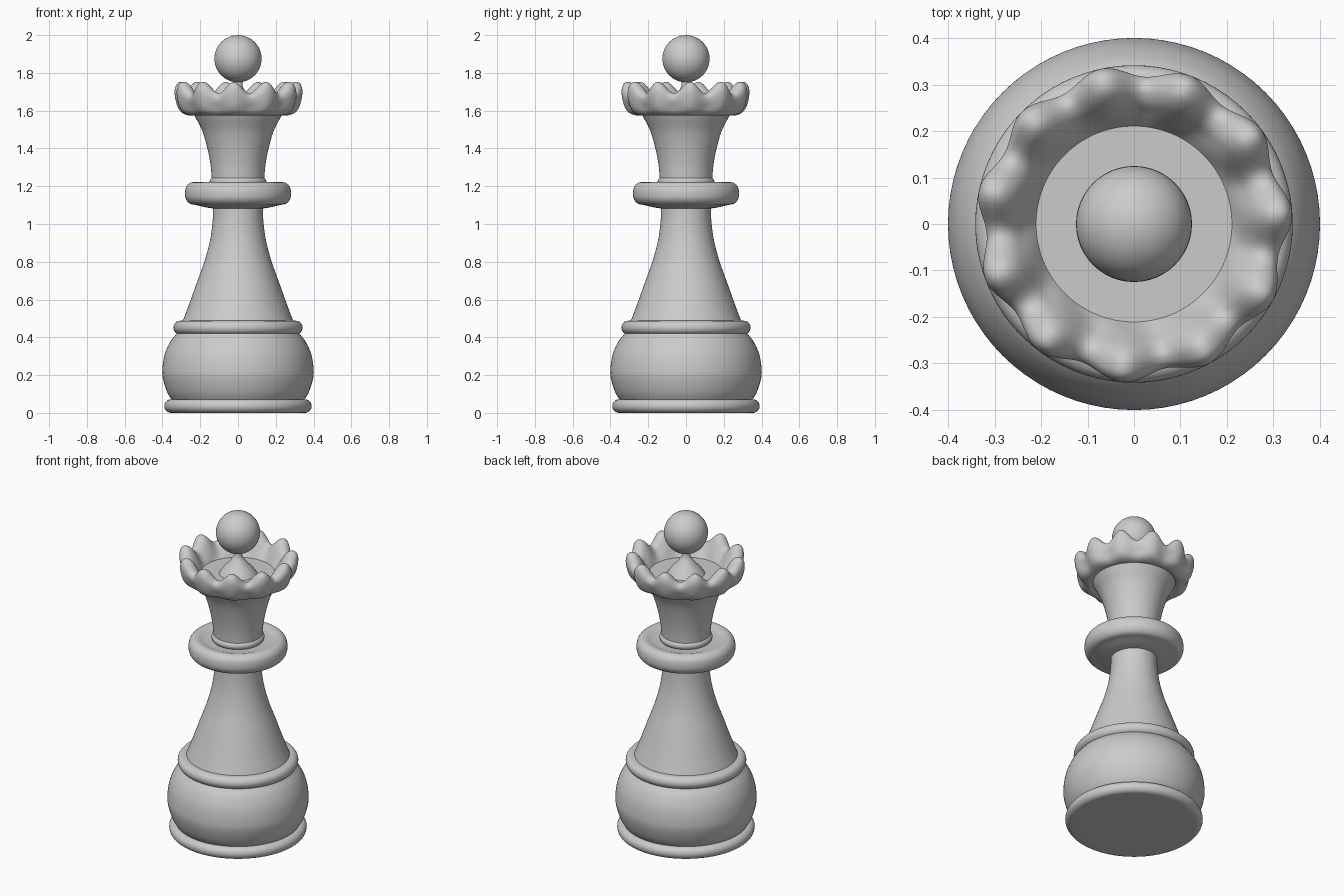
import bpy, bmesh
from math import sin, cos, pi
from mathutils import Vector

cube = bpy.data.objects.get("Cube")
if cube:
    bpy.data.objects.remove(cube, do_unlink=True)

grey = bpy.data.materials.new("plain_grey")
grey.use_nodes = True
color = (0.6, 0.6, 0.6, 1)
grey.diffuse_color = color
grey.node_tree.nodes["Principled BSDF"].inputs["Base Color"].default_value = color

LOBES, PHASE = 11, 0.07


def finish(obj, name):
    obj.name = name
    obj.data.materials.clear()
    obj.data.materials.append(grey)
    bpy.ops.object.select_all(action="DESELECT")
    obj.select_set(True)
    bpy.context.view_layer.objects.active = obj
    bpy.ops.object.shade_smooth_by_angle()


def smooth(points, steps=6):
    """Catmull-Rom curve through a few profile points."""
    p = [Vector(q) for q in points]
    p = [2 * p[0] - p[1]] + p + [2 * p[-1] - p[-2]]
    out = []
    for a, b, c, d in zip(p, p[1:], p[2:], p[3:]):
        for i in range(steps):
            t = i / steps
            out.append(0.5 * (2 * b + (c - a) * t + (2 * a - 5 * b + 4 * c - d) * t**2
                              + (3 * b - a - 3 * c + d) * t**3))
    return out + [p[-2]]


def round_edge(r_in, r_out, low, high):
    """Profile of a ring with a rounded outer edge."""
    mid, h = (low + high) / 2, (high - low) / 2
    arc = [(r_out - h + h * cos(a), mid + h * sin(a))
           for a in [pi * (i / 16 - 0.5) for i in range(17)]]
    return [(r_in, low)] + arc + [(r_in, high)]


def lathe(name, profile, segments=80, ripple=None):
    """Spin a profile of (radius, height) round z and cap both ends."""
    bm = bmesh.new()
    rings = []
    for r, z in profile:
        ring = []
        for i in range(segments):
            a = 2 * pi * i / segments
            rr, zz = ripple(a, r, z) if ripple else (r, z)
            ring.append(bm.verts.new((rr * cos(a), rr * sin(a), zz)))
        rings.append(ring)
    for low, high in zip(rings, rings[1:]):
        for i in range(segments):
            j = (i + 1) % segments
            bm.faces.new((low[i], low[j], high[j], high[i]))
    bm.faces.new(rings[0])
    bm.faces.new(rings[-1])
    bmesh.ops.recalc_face_normals(bm, faces=bm.faces)
    mesh = bpy.data.meshes.new(name)
    bm.to_mesh(mesh)
    bm.free()
    obj = bpy.data.objects.new(name, mesh)
    bpy.context.collection.objects.link(obj)
    finish(obj, name)


def crown_wave(a, r, z):
    """Raise and widen the rim in regular lobes."""
    wave = cos(LOBES * (a - PHASE))
    lift = min(max((z - 1.62) / 0.1, 0), 1)
    return r + 0.012 * wave * min(max((r - 0.24) / 0.08, 0), 1), z + 0.03 * wave * lift


# Base
lathe("foot_ring", round_edge(0.3, 0.39, 0, 0.072))
lathe("base_bulb", smooth([(0.345, 0.06), (0.375, 0.11), (0.397, 0.18), (0.4, 0.235),
                           (0.388, 0.31), (0.36, 0.375), (0.325, 0.42)]))
lathe("base_collar", round_edge(0.28, 0.342, 0.415, 0.488))

# Stem
lathe("stem", smooth([(0.295, 0.48), (0.257, 0.58), (0.218, 0.69), (0.175, 0.81),
                      (0.147, 0.92), (0.134, 1.02), (0.131, 1.11)]))
lathe("middle_collar", smooth([(0.13, 1.082), (0.17, 1.088), (0.22, 1.1), (0.255, 1.108),
                               (0.275, 1.13), (0.281, 1.16), (0.275, 1.195),
                               (0.253, 1.218), (0.225, 1.22), (0.19, 1.21), (0.13, 1.205)]))
lathe("neck_ring", round_edge(0.12, 0.15, 1.2, 1.248))
lathe("neck", smooth([(0.138, 1.23), (0.145, 1.31), (0.162, 1.4), (0.188, 1.49),
                      (0.22, 1.555), (0.24, 1.595)]))

# Crown with a flat floor
lathe("crown", smooth([(0.225, 1.585), (0.26, 1.575), (0.298, 1.593), (0.322, 1.64),
                       (0.33, 1.685), (0.318, 1.715), (0.292, 1.722), (0.265, 1.705),
                       (0.238, 1.665), (0.211, 1.62)]), 176, crown_wave)

# Finial
lathe("finial_stem", smooth([(0.11, 1.615), (0.085, 1.65), (0.05, 1.69),
                             (0.025, 1.73), (0.025, 1.78)]))
bpy.ops.mesh.primitive_uv_sphere_add(segments=48, ring_count=24, radius=0.125,
                                     location=(0, 0, 1.875))
finish(bpy.context.object, "finial_ball")
